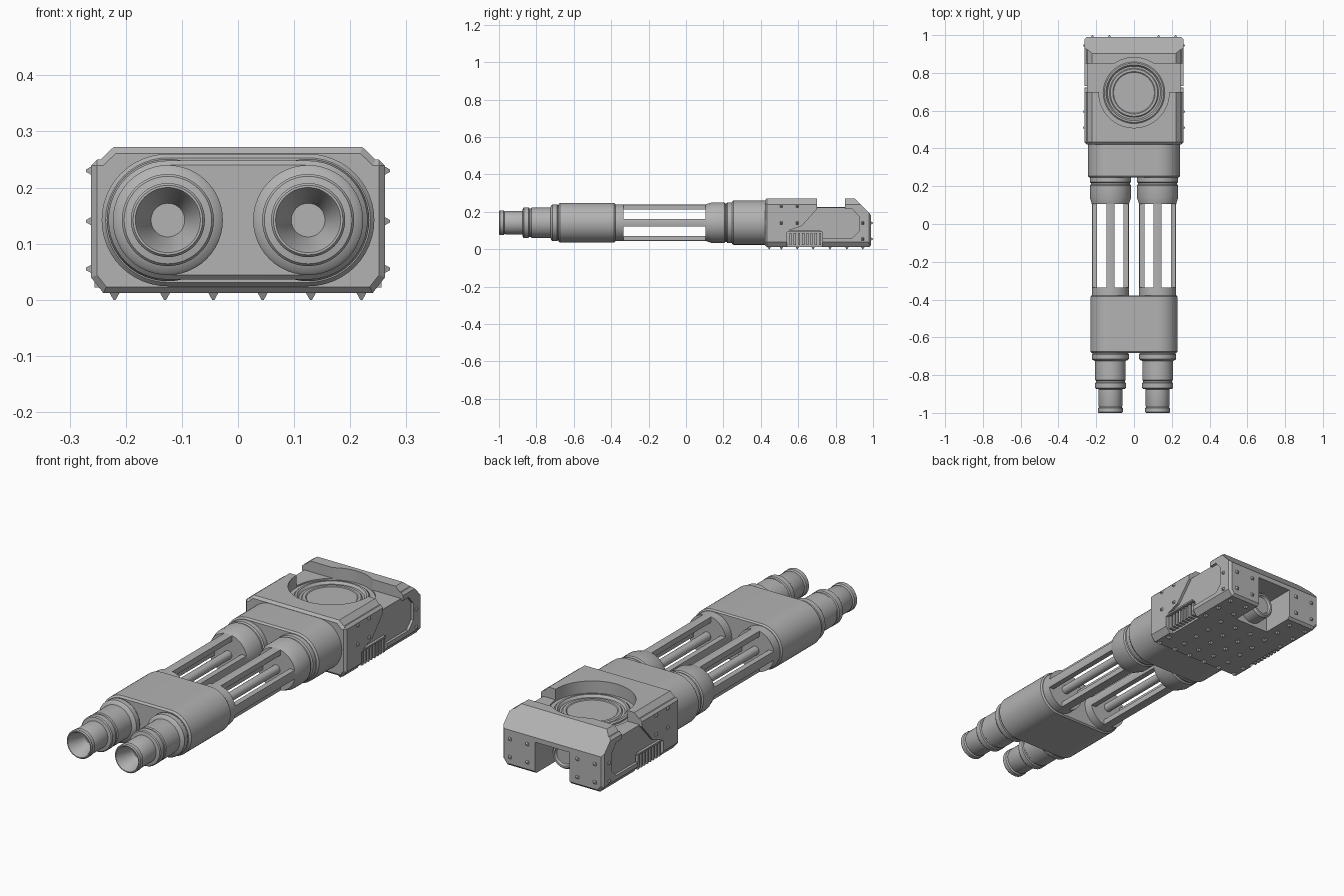
import bpy, bmesh, math
from mathutils import Matrix, Vector

if "Cube" in bpy.data.objects:
    bpy.data.objects.remove(bpy.data.objects["Cube"], do_unlink=True)

AXIS_X, AXIS_Z = 0.125, 0.142   # barrel axes

grey = bpy.data.materials.new("gunmetal_grey")
grey.use_nodes = True
grey.diffuse_color = (0.45, 0.45, 0.45, 1)
grey.node_tree.nodes["Principled BSDF"].inputs["Base Color"].default_value = (0.45, 0.45, 0.45, 1)


def finish(name, bm, smooth=False):
    bmesh.ops.remove_doubles(bm, verts=bm.verts, dist=1e-5)
    bmesh.ops.recalc_face_normals(bm, faces=bm.faces)
    mesh = bpy.data.meshes.new(name)
    bm.to_mesh(mesh)
    bm.free()
    obj = bpy.data.objects.new(name, mesh)
    obj.data.materials.append(grey)
    bpy.context.collection.objects.link(obj)
    if smooth:
        activate(obj)
        bpy.ops.object.shade_smooth_by_angle(angle=math.radians(30))
    return obj


def activate(obj):
    for o in bpy.context.selected_objects:
        o.select_set(False)
    obj.select_set(True)
    bpy.context.view_layer.objects.active = obj


def loft(name, profile, x=0, spread=0, n=24, z=AXIS_Z):
    """Round (or stadium, with spread) sections along y from (y, radius) pairs."""
    bm = bmesh.new()
    rings = []
    for y, r in profile:
        ring = []
        for side in (1, -1):
            for i in range(n + 1):
                a = math.pi * i / n - math.pi / 2
                ring.append(bm.verts.new((x + side * (spread + r * math.cos(a)), y,
                                          z + side * r * math.sin(a))))
        rings.append(ring)
    for a, b in zip(rings, rings[1:]):
        for i in range(len(a)):
            j = (i + 1) % len(a)
            bm.faces.new((a[i], a[j], b[j], b[i]))
    bm.faces.new(rings[0])
    bm.faces.new(rings[-1])
    return finish(name, bm, True)


def prism(name, outline, lo, hi, axis):
    """Extrude a 2D outline along an axis: x takes (y, z), y takes (x, z)."""
    bm = bmesh.new()

    def place(p, t):
        return (t, p[0], p[1]) if axis == "x" else (p[0], t, p[1])
    a = [bm.verts.new(place(p, lo)) for p in outline]
    b = [bm.verts.new(place(p, hi)) for p in outline]
    bm.faces.new(a)
    bm.faces.new(b)
    for i in range(len(a)):
        j = (i + 1) % len(a)
        bm.faces.new((a[i], a[j], b[j], b[i]))
    return finish(name, bm)


def box(name, x0, x1, y0, y1, z0, z1):
    return prism(name, [(x0, z0), (x1, z0), (x1, z1), (x0, z1)], y0, y1, "y")


def disc(name, profile, y, n=64):
    """Turned part about a vertical axis from (radius, z) pairs."""
    bm = bmesh.new()
    rings = [[bm.verts.new((r * math.cos(2 * math.pi * i / n),
                            y + r * math.sin(2 * math.pi * i / n), z))
              for i in range(n)] for r, z in profile]
    for a, b in zip(rings, rings[1:]):
        for i in range(n):
            j = (i + 1) % n
            bm.faces.new((a[i], a[j], b[j], b[i]))
    bm.faces.new(rings[0])
    bm.faces.new(rings[-1])
    return finish(name, bm, True)


def cut(target, cutter):
    cutter.hide_render = True
    mod = target.modifiers.new("cut", "BOOLEAN")
    mod.operation, mod.solver, mod.object = "DIFFERENCE", "EXACT", cutter
    activate(target)
    bpy.ops.object.modifier_apply(modifier=mod.name)
    bpy.data.objects.remove(cutter, do_unlink=True)


# Twin barrels: stepped muzzle, slotted cage, rear collar
MUZZLE = [(-0.91, 0.03), (-0.995, 0.055), (-1, 0.058), (-1, 0.062), (-0.995, 0.066),
          (-0.975, 0.066), (-0.97, 0.06), (-0.963, 0.063), (-0.875, 0.063), (-0.872, 0.078),
          (-0.867, 0.082), (-0.842, 0.082), (-0.838, 0.077), (-0.83, 0.077), (-0.826, 0.081),
          (-0.725, 0.081), (-0.72, 0.093), (-0.714, 0.098), (-0.69, 0.098), (-0.685, 0.094),
          (-0.66, 0.094)]
COLLAR = [(0.105, 0.098), (0.14, 0.109), (0.205, 0.109), (0.21, 0.103), (0.217, 0.103),
          (0.222, 0.109), (0.26, 0.109)]
for label, x in (("left", AXIS_X), ("right", -AXIS_X)):
    loft(label + "_muzzle", MUZZLE, x)
    loft(label + "_cage_front", [(-0.4, 0.098), (-0.335, 0.098)], x)
    loft(label + "_collar", COLLAR, x)
    loft(label + "_inner_rod", [(-0.34, 0.02), (0.11, 0.02)], x, n=12)
    for k in range(4):
        arc = [(0.098 * math.sin(a), 0.098 * math.cos(a))
               for a in (-0.215, -0.1, 0, 0.1, 0.215)]
        turn = Matrix.Rotation(k * math.pi / 2, 2)
        section = [turn @ Vector(p) for p in arc + [(0.021, 0.07), (-0.021, 0.07)]]
        prism(f"{label}_cage_bar_{k + 1}", [(x + p.x, AXIS_Z + p.y) for p in section],
              -0.34, 0.11, "y")

# Clamps joining the barrels
loft("front_clamp", [(-0.683, 0.098), (-0.675, 0.106), (-0.385, 0.106), (-0.378, 0.1)],
     spread=AXIS_X)
loft("rear_clamp", [(0.245, 0.111), (0.253, 0.118), (0.44, 0.118)], spread=AXIS_X)

# Receiver housing
half = [(0.24, 0.012), (0.262, 0.04), (0.262, 0.25), (0.245, 0.25), (0.222, 0.272)]
housing = prism("housing", half + [(-x, z) for x, z in reversed(half)], 0.422, 0.99, "y")
bevel = housing.modifiers.new("edge", "BEVEL")
bevel.width, bevel.segments, bevel.angle_limit = 0.011, 1, math.radians(80)
activate(housing)
bpy.ops.object.modifier_apply(modifier=bevel.name)
cut(housing, prism("rear_slope_cutter", [(0.9, 0.275), (1.05, 0.12), (1.05, 0.4), (0.9, 0.4)],
                   -0.4, 0.4, "x"))
cut(housing, box("deck_cutter", -0.4, 0.4, 0.7, 0.85, 0.222, 0.4))
cut(housing, disc("well_cutter", [(0.186, 0.215), (0.186, 0.4)], 0.695))
cut(housing, box("rear_bay_cutter", -0.09, 0.09, 0.83, 1.1, -0.1, 0.16))

# Recessed side panels and vent slots
panel = [(0.55, 0.1), (0.62, 0.125), (0.7, 0.215), (0.7, 0.26), (0.85, 0.26), (0.85, 0.215),
         (0.89, 0.215), (0.925, 0.175), (0.925, 0.095), (0.89, 0.06), (0.73, 0.06), (0.72, 0.1)]
for label, s in (("left", 1), ("right", -1)):
    cut(housing, prism("panel_cutter", panel, *sorted((s * 0.25, s * 0.4)), "x"))
    cut(housing, box("vent_cutter", *sorted((s * 0.225, s * 0.4)), 0.54, 0.73, -0.1, 0.092))
    for k in range(8):
        y = 0.553 + k * 0.0225
        prism(f"{label}_vent_fin_{k + 1}", [(y, 0.022), (y + 0.012, 0.022), (y + 0.012, 0.086),
              (y, 0.086)], *sorted((s * 0.215, s * 0.256)), "x")

# Round hatch on the deck and drum in the rear bay
disc("deck_hatch", [(0.163, 0.2), (0.163, 0.222), (0.157, 0.227), (0.148, 0.227), (0.14, 0.216),
                    (0.13, 0.216), (0.125, 0.221), (0.112, 0.221), (0.108, 0.218)], 0.695)
loft("rear_drum", [(0.8, 0.062), (0.9, 0.062), (0.91, 0.054), (0.91, 0.045), (0.9, 0.04)], z=0.088)


# Pyramid studs
def studs(name, spots, normal):
    bm = bmesh.new()
    turn = Vector(normal).to_track_quat("Z", "Y").to_matrix().to_4x4()
    for spot in spots:
        bmesh.ops.create_cone(bm, cap_ends=True, segments=4, radius1=0.014, radius2=0.003,
                              depth=0.014, matrix=Matrix.Translation(spot) @ turn
                              @ Matrix.Rotation(math.pi / 4, 4, "Z"))
    finish(name, bm)


columns = (-0.22, -0.13, -0.044, 0.044, 0.13, 0.22)
rows = (0.445, 0.51, 0.595, 0.68, 0.77, 0.86, 0.945)
studs("bottom_studs", [(x, y, 0.007) for x in columns for y in rows
                       if not (abs(x) < 0.1 and y > 0.8) and not (abs(x) > 0.2 and 0.55 < y < 0.73)],
      (0, 0, -1))
studs("rear_studs", [(x, 0.993, z) for x in columns if abs(x) > 0.1 for z in (0.055, 0.14)], (0, 1, 0))
for label, s in (("left", 1), ("right", -1)):
    spots = [(0.51, 0.23), (0.595, 0.23), (0.51, 0.14), (0.595, 0.14), (0.945, 0.14), (0.945, 0.055)]
    studs(label + "_studs", [(s * 0.264, y, z) for y, z in spots], (s, 0, 0))
